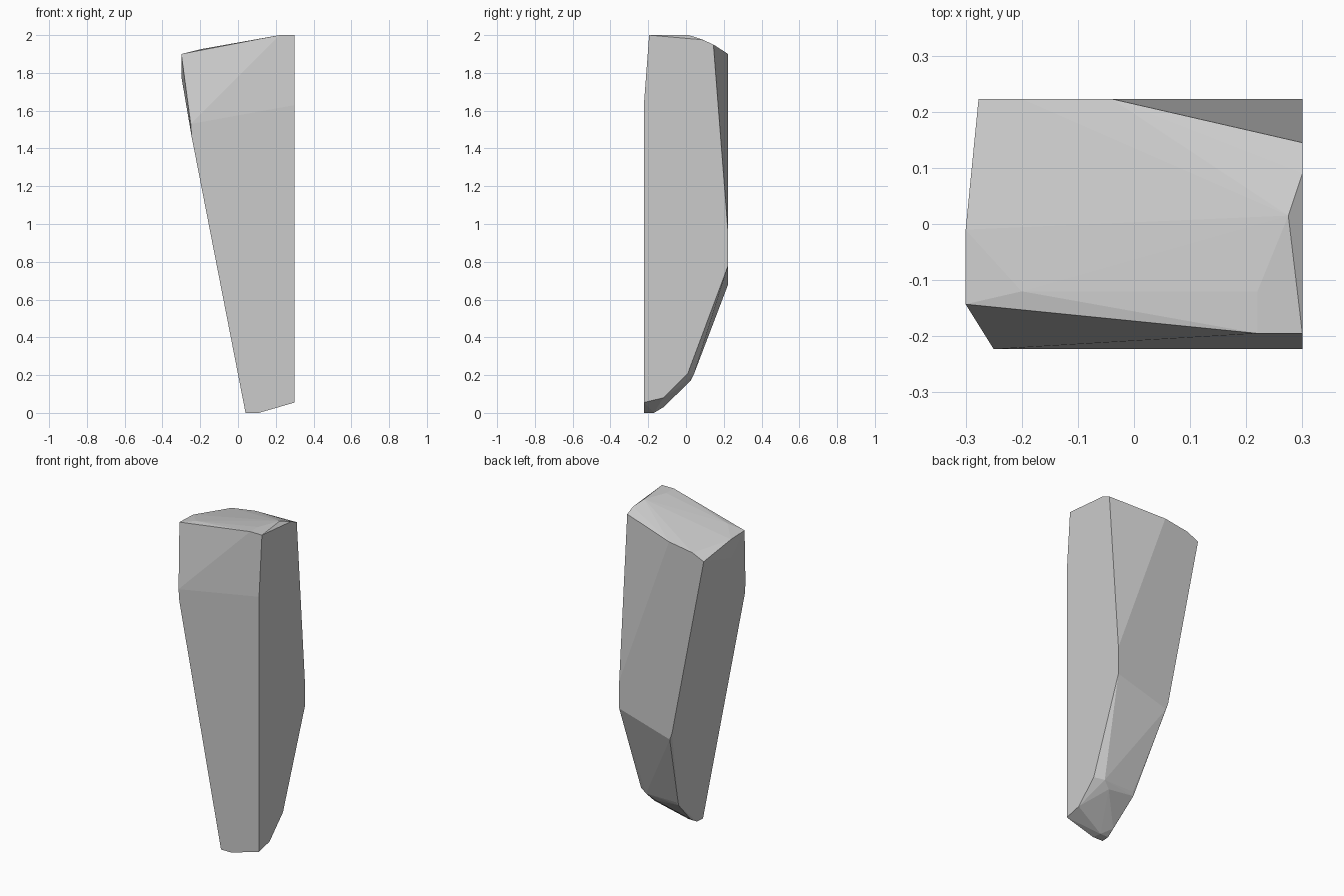
import bpy, bmesh, math

if "Cube" in bpy.data.objects:
    bpy.data.objects.remove(bpy.data.objects["Cube"])

F, B, R = -0.223, 0.223, 0.3   # front, back and right planes

# flat right side: outline in (y, z)
right_side = [(F, 0.055), (-0.12, 0.08), (0.01, 0.21), (B, 0.78), (B, 0.95),
              (0.145, 1.95), (0.09, 1.975), (-0.195, 2.0), (F, 1.63)]
points = [(R, y, z) for y, z in right_side]

# chipped top
points += [(0.22, -0.195, 2.0), (0.22, -0.12, 2.0), (0.275, 0.015, 2.0),
           (-0.2, -0.12, 1.925), (-0.3, -0.143, 1.9), (-0.3, -0.01, 1.895),
           (-0.04, B, 1.9), (-0.2, B, 1.875), (-0.277, B, 1.84)]

# slanted left side
points += [(-0.25, F, 1.53), (-0.245, F, 1.46), (-0.3, -0.01, 1.78),
           (-0.06, B, 0.72), (-0.045, B, 0.68)]

# narrow foot
points += [(0.04, F, 0), (0.11, F, 0), (0.045, -0.17, 0), (0.1, -0.17, 0),
           (0.05, -0.12, 0.03), (0.03, 0.03, 0.18), (0.04, 0.04, 0.2),
           (0.245, 0.04, 0.2), (0.2, 0.02, 0.165)]

# wrap the corners in a faceted shell
bm = bmesh.new()
for p in points:
    bm.verts.new(p)
hull = bmesh.ops.convex_hull(bm, input=bm.verts)
inside = [g for g in hull["geom_interior"] if isinstance(g, bmesh.types.BMVert)]
bmesh.ops.delete(bm, geom=inside, context='VERTS')
bmesh.ops.dissolve_limit(bm, angle_limit=math.radians(1), verts=bm.verts, edges=bm.edges)
bmesh.ops.recalc_face_normals(bm, faces=bm.faces)

mesh = bpy.data.meshes.new("stone_shard")
bm.to_mesh(mesh)
bm.free()
bpy.context.collection.objects.link(bpy.data.objects.new("stone_shard", mesh))
